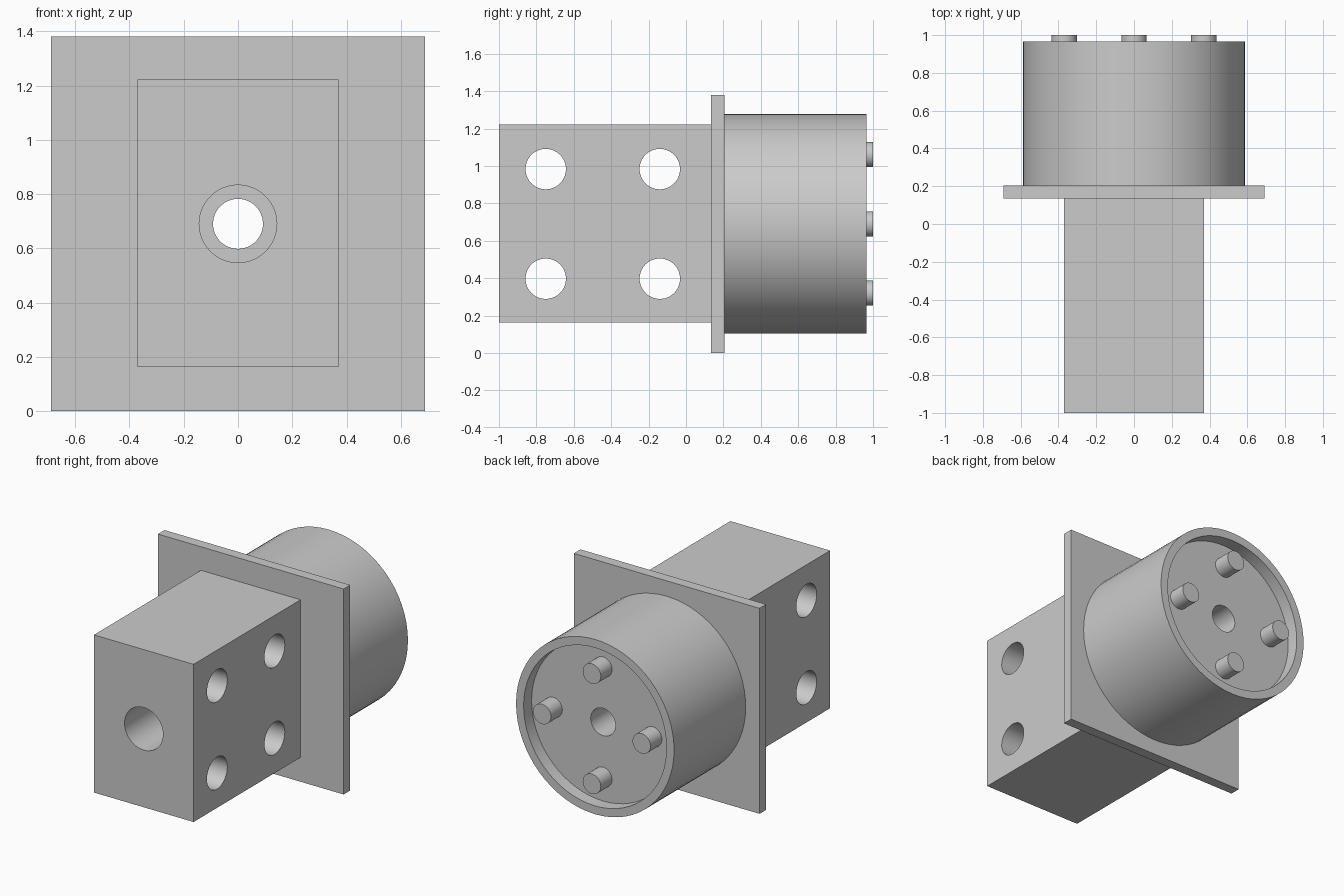
import bpy
import math
from mathutils import Matrix

if "Cube" in bpy.data.objects:
    bpy.data.objects.remove(bpy.data.objects["Cube"], do_unlink=True)

MID = 0.69            # height of the main axis
BORE, WIDE = 0.092, 0.143

grey = bpy.data.materials.new("plain grey")
grey.use_nodes = True
grey.diffuse_color = (0.6, 0.6, 0.6, 1)
grey.node_tree.nodes["Principled BSDF"].inputs["Base Color"].default_value = (0.6, 0.6, 0.6, 1)


def box(name, half_x, y0, y1, z0, z1):
    bpy.ops.mesh.primitive_cube_add(size=1, location=(0, 0, 0))
    ob = bpy.context.object
    ob.name = name
    ob.data.transform(Matrix.Translation((0, (y0 + y1) / 2, (z0 + z1) / 2))
                      @ Matrix.Diagonal((2 * half_x, y1 - y0, z1 - z0, 1)))
    ob.data.materials.append(grey)
    return ob


def rod(name, radius, length, centre, axis):
    turn = (math.pi / 2, 0, 0) if axis == "Y" else (0, math.pi / 2, 0)
    bpy.ops.mesh.primitive_cylinder_add(vertices=64, radius=radius, depth=length,
                                        location=centre, rotation=turn)
    ob = bpy.context.object
    ob.name = name
    ob.data.materials.append(grey)
    return ob


def activate(ob):
    bpy.ops.object.select_all(action="DESELECT")
    ob.select_set(True)
    bpy.context.view_layer.objects.active = ob


def drill(ob, cutter):
    cutter.hide_render = True
    mod = ob.modifiers.new("hole", "BOOLEAN")
    mod.operation, mod.solver, mod.object = "DIFFERENCE", "EXACT", cutter
    activate(ob)
    bpy.ops.object.modifier_apply(modifier=mod.name)
    bpy.data.objects.remove(cutter, do_unlink=True)


def smooth(ob):
    activate(ob)
    bpy.ops.object.shade_smooth_by_angle(angle=math.radians(30))


# Mounting block: lengthwise bore and four cross holes
block = box("mounting_block", 0.37, -1, 0.135, 0.163, 1.222)
drill(block, rod("bore_cutter", WIDE, 3, (0, 0, MID), "Y"))
for y in (-0.75, -0.14):
    for z in (MID - 0.293, MID + 0.293):
        drill(block, rod("cross_cutter", 0.108, 2, (0, y, z), "X"))
smooth(block)

# Square flange plate
flange = box("flange_plate", 0.69, 0.135, 0.205, 0, 1.38)
drill(flange, rod("bore_cutter", BORE, 3, (0, 0, MID), "Y"))
smooth(flange)

# Round housing with a shallow recess at the back
housing = rod("round_housing", 0.587, 0.76, (0, 0.585, MID), "Y")
drill(housing, rod("recess_cutter", 0.531, 0.17, (0, 0.965, MID), "Y"))
drill(housing, rod("bore_cutter", BORE, 3, (0, 0, MID), "Y"))
smooth(housing)

# Four pins standing in the recess
for name, dx, dz in (("left", 1, 0), ("right", -1, 0), ("top", 0, 1), ("bottom", 0, -1)):
    smooth(rod(name + "_pin", 0.067, 0.125, (0.37 * dx, 0.9375, MID + 0.37 * dz), "Y"))
